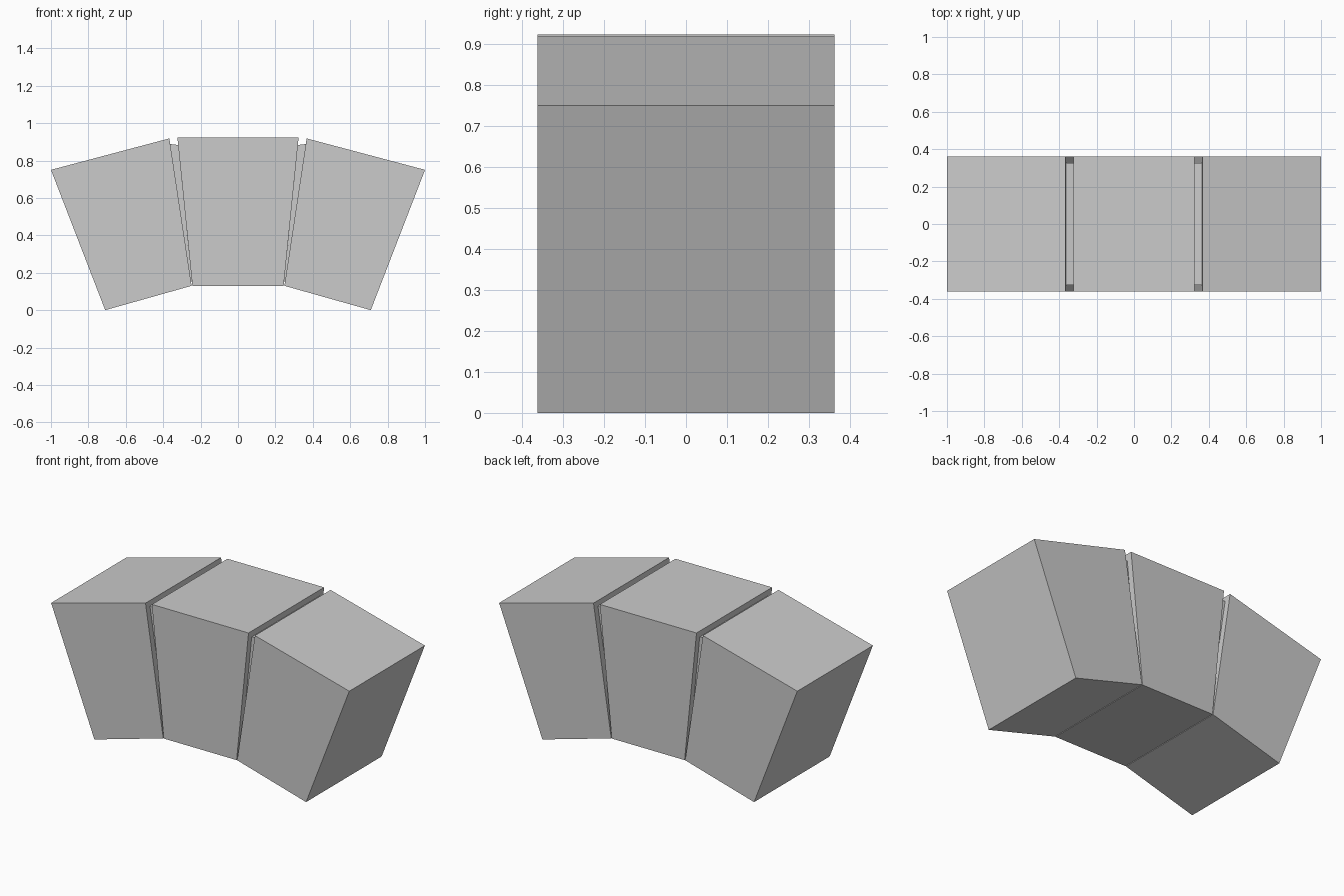
import bpy, bmesh

if "Cube" in bpy.data.objects:
    bpy.data.objects.remove(bpy.data.objects["Cube"])


def prism(name, profile, half_depth):
    """Extrude an x-z outline symmetrically along y."""
    bm = bmesh.new()
    face = bm.faces.new([bm.verts.new((x, -half_depth, z)) for x, z in profile])
    ext = bmesh.ops.extrude_face_region(bm, geom=[face])
    verts = [v for v in ext["geom"] if isinstance(v, bmesh.types.BMVert)]
    bmesh.ops.translate(bm, verts=verts, vec=(0, 2 * half_depth, 0))
    bmesh.ops.recalc_face_normals(bm, faces=bm.faces)
    mesh = bpy.data.meshes.new(name)
    bm.to_mesh(mesh)
    bm.free()
    obj = bpy.data.objects.new(name, mesh)
    bpy.context.collection.objects.link(obj)
    return obj


BLOCK_HALF = 0.362   # half depth of the stones
MORTAR_HALF = 0.326  # mortar is set back from the stone faces

# Central wedge stone
prism("keystone", [(-0.244, 0.13), (0.244, 0.13), (0.324, 0.922), (-0.324, 0.922)], BLOCK_HALF)

# Side stones and the recessed mortar wedges, mirrored left and right
side = [(0.248, 0.13), (0.71, 0.0), (1.0, 0.75), (0.367, 0.918)]
mortar = [(0.2465, 0.153), (0.2515, 0.153), (0.363, 0.888), (0.32, 0.883)]
for label, s in (("left", -1), ("right", 1)):
    prism(label + "_stone", [(s * x, z) for x, z in side], BLOCK_HALF)
    prism(label + "_mortar", [(s * x, z) for x, z in mortar], MORTAR_HALF)
